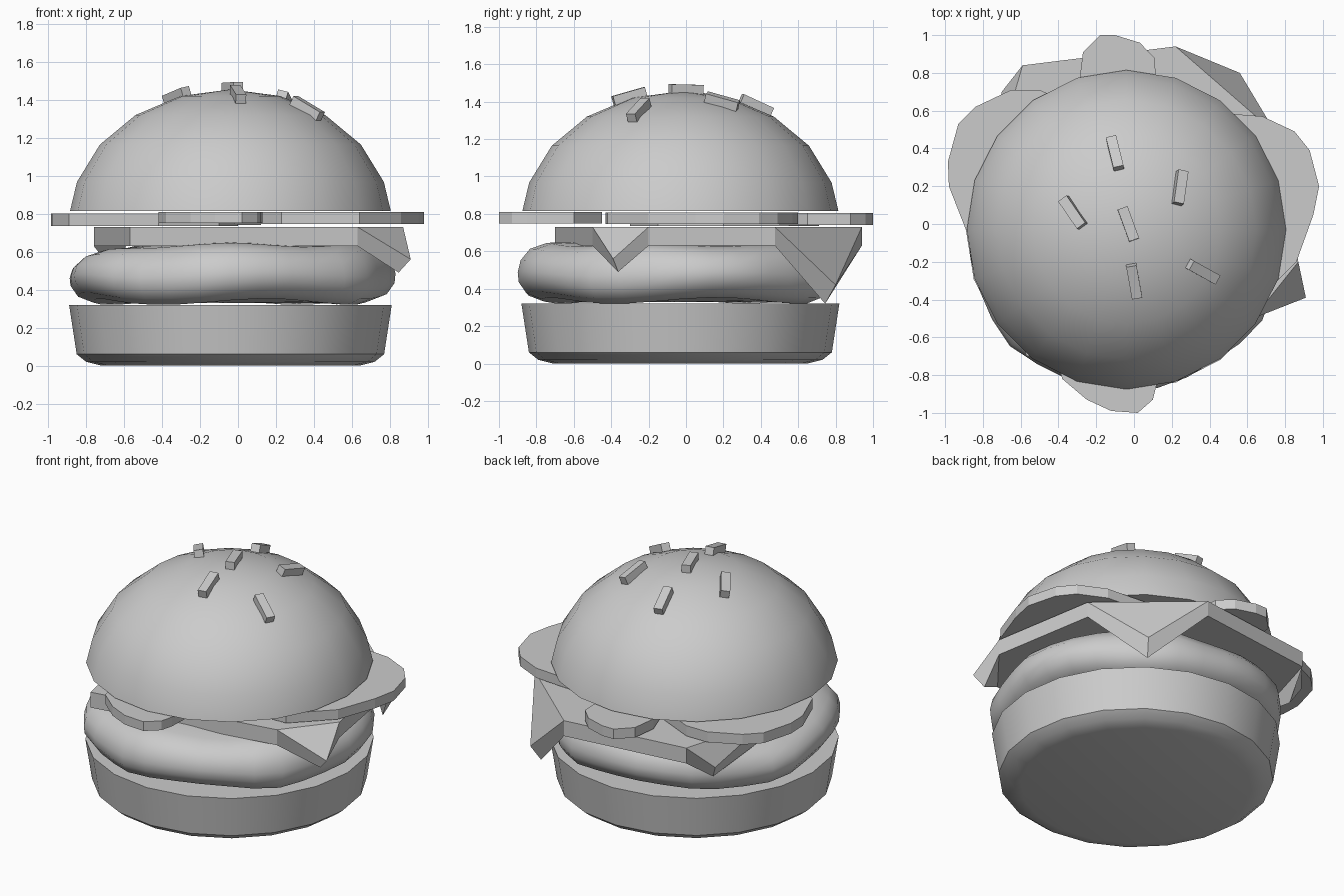
import bpy, bmesh, math
from mathutils import Vector, Matrix

cube = bpy.data.objects.get("Cube")
if cube:
    bpy.data.objects.remove(cube, do_unlink=True)

grey = bpy.data.materials.new("plain grey")
grey.use_nodes = True
colour = (0.6, 0.6, 0.6, 1)
grey.diffuse_color = colour
grey.node_tree.nodes["Principled BSDF"].inputs["Base Color"].default_value = colour

CENTRE = Vector((-0.04, -0.03, 0))
BUN_R, DOME_Z, DOME_H = 0.85, 0.75, 0.705


def finish(bm, name, smooth=None):
    bmesh.ops.recalc_face_normals(bm, faces=bm.faces)
    mesh = bpy.data.meshes.new(name)
    bm.to_mesh(mesh)
    bm.free()
    obj = bpy.data.objects.new(name, mesh)
    bpy.context.collection.objects.link(obj)
    mesh.materials.append(grey)
    if smooth:
        bpy.ops.object.select_all(action='DESELECT')
        obj.select_set(True)
        bpy.context.view_layer.objects.active = obj
        bpy.ops.object.shade_smooth_by_angle(angle=math.radians(smooth))
    return obj


def lathe(name, profile, sides, smooth, warp=None):
    """Spin a (radius, height) profile, capping both ends."""
    bm = bmesh.new()
    rings = []
    for r, z in profile:
        ring = []
        for i in range(sides):
            a = math.tau * i / sides
            rr, zz = warp(r, z, a) if warp else (r, z)
            ring.append(bm.verts.new(CENTRE + Vector((rr * math.cos(a), rr * math.sin(a), zz))))
        rings.append(ring)
    for low, high in zip(rings, rings[1:]):
        for i in range(sides):
            j = (i + 1) % sides
            bm.faces.new((low[i], low[j], high[j], high[i]))
    bm.faces.new(rings[0])
    bm.faces.new(rings[-1])
    bmesh.ops.remove_doubles(bm, verts=bm.verts, dist=0.0005)
    return finish(bm, name, smooth)


def slab(name, top, bottom, faces):
    """Solid sheet between two matching outlines."""
    bm = bmesh.new()
    up = [bm.verts.new(p) for p in top]
    down = [bm.verts.new(p) for p in bottom]
    n = len(up)
    for f in faces:
        bm.faces.new([up[i] for i in f])
        bm.faces.new([down[i] for i in reversed(f)])
    for i in range(n):
        j = (i + 1) % n
        bm.faces.new((up[i], down[i], down[j], up[j]))
    return finish(bm, name)


# Buns
lathe("bottom_bun", [(0.68, 0), (0.76, 0.02), (0.81, 0.06), (BUN_R, 0.32)], 20, 30)
dome = [(0.845, 0.815)]
for k in range(1, 5):
    a = math.radians(18 * k)
    dome.append((BUN_R * math.cos(a), DOME_Z + DOME_H * math.sin(a)))
dome.append((0.0001, DOME_Z + DOME_H))
lathe("top_bun", dome, 20, 40)


# Lumpy patty, thinner towards the model's -x side
def lumps(r, z, a):
    wave = 0.012 * math.sin(3 * a + 1) + 0.014 * math.sin(7 * a) + 0.008 * math.sin(11 * a + 2)
    edge = min(1, r / 0.8)
    high = max(0, (z - 0.4) / 0.25)
    dip = 0.05 * max(0, -math.cos(a)) ** 4 + 0.012 * (1 + math.sin(5 * a))
    lift = 0.018 * (1 + math.sin(4 * a + 0.5)) * (1 - min(1, high))
    return r * (1 + wave * edge), z + edge * (lift - dip * high)


lathe("patty", [(0.0001, 0.33), (0.55, 0.33), (0.73, 0.32), (0.81, 0.35), (0.85, 0.41),
                (0.855, 0.47), (0.84, 0.54), (0.79, 0.61), (0.7, 0.645), (0.5, 0.65),
                (0.0001, 0.65)], 32, 60, lumps)

# Cheese slice with three folded corners
outline = [(-0.57, -0.70), (0.63, -0.50), (0.91, -0.39), (0.87, -0.20), (0.755, 0.475),
           (0.56, 0.80), (0.22, 0.94), (-0.59, 0.84), (-0.70, 0.70), (-0.76, 0.25)]
tips = {2: (0.56, 0.49), 5: (0.42, 0.32), 8: (0.58, 0.49)}
top, bottom = [], []
for i, (x, y) in enumerate(outline):
    high, low = tips.get(i, (0.73, 0.63))
    pull = 0.93 if i in tips else 1
    top.append((x, y, high))
    bottom.append((x * pull, y * pull, low))
slab("cheese_slice", top, bottom,
     [(0, 1, 3, 4, 6, 7, 9), (1, 2, 3), (4, 5, 6), (7, 8, 9)])

# Irregular vegetable slices under the top bun
slices = {
    "left_slice": ([(0.68, 0.57), (0.85, 0.49), (0.93, 0.39), (0.98, 0.20), (0.95, 0.05),
                    (0.86, -0.20), (0.64, -0.42), (0.23, -0.43), (-0.02, -0.1), (0, 0.35),
                    (0.3, 0.6)], 0.745, 0.808),
    "right_slice": ([(-0.50, 0.71), (-0.65, 0.71), (-0.84, 0.62), (-0.93, 0.53), (-0.985, 0.33),
                     (-0.98, 0.20), (-0.89, -0.03), (-0.42, -0.30), (-0.1, -0.15), (0, 0.2),
                     (-0.15, 0.55)], 0.735, 0.802),
    "back_slice": ([(0.11, 0.88), (0.03, 0.96), (-0.10, 1.0), (-0.18, 1.0), (-0.27, 0.91),
                    (-0.29, 0.75), (-0.22, 0.55), (0, 0.5), (0.12, 0.65)], 0.74, 0.805),
    "front_slice": ([(0.12, -0.85), (0.10, -0.93), (0.02, -1.0), (-0.12, -0.99), (-0.25, -0.93),
                     (-0.38, -0.82), (-0.42, -0.68), (-0.3, -0.5), (-0.05, -0.45),
                     (0.13, -0.6)], 0.75, 0.81),
}
for name, (pts, low, high) in slices.items():
    slab(name, [(x, y, high) for x, y in pts], [(x, y, low) for x, y in pts],
         [tuple(range(len(pts)))])

# Seeds laid along the dome surface: x, y, heading in degrees
seeds = [(-0.32, 0.06, -53), (-0.10, 0.37, -77), (0.24, 0.19, 78),
         (-0.03, 0.0, -70), (0.36, -0.25, -29), (0, -0.30, -80)]
for i, (x, y, heading) in enumerate(seeds):
    offset = Vector((x, y, 0)) - CENTRE
    h = DOME_H * math.sqrt(1 - (offset.length / BUN_R) ** 2)
    normal = Vector((offset.x / BUN_R ** 2, offset.y / BUN_R ** 2, h / DOME_H ** 2)).normalized()
    a = math.radians(heading)
    across = normal.cross(Vector((math.cos(a), math.sin(a), 0))).normalized()
    along = across.cross(normal)
    turn = Matrix((along, across, normal)).transposed().to_4x4()
    place = Matrix.Translation(Vector((x, y, DOME_Z + h)) + normal * 0.012)
    bm = bmesh.new()
    bmesh.ops.create_cube(bm, size=1, matrix=place @ turn @ Matrix.Diagonal((0.18, 0.055, 0.05, 1)))
    finish(bm, f"seed_{i + 1}")
